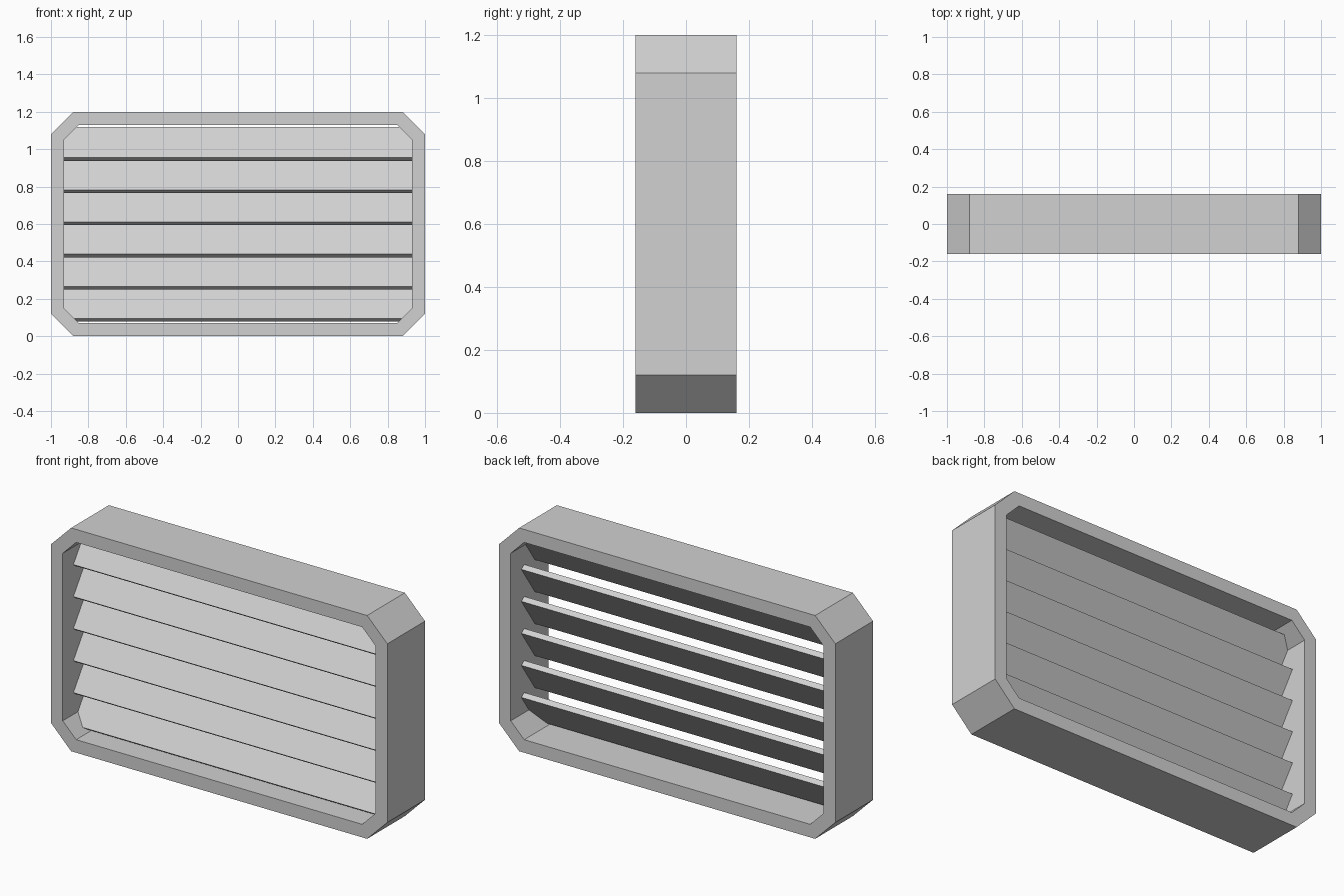
import bpy
import bmesh
import math
from mathutils import Matrix

cube = bpy.data.objects.get("Cube")
if cube:
    bpy.data.objects.remove(cube, do_unlink=True)

WIDTH, HEIGHT, DEPTH = 2.0, 1.2, 0.32
MID_Z = HEIGHT / 2

grey = bpy.data.materials.new("light_grey")
grey.use_nodes = True
grey.diffuse_color = (0.64, 0.64, 0.64, 1)
grey.node_tree.nodes["Principled BSDF"].inputs["Base Color"].default_value = grey.diffuse_color


def add_object(name, bm):
    bmesh.ops.recalc_face_normals(bm, faces=bm.faces)
    mesh = bpy.data.meshes.new(name)
    bm.to_mesh(mesh)
    bm.free()
    mesh.materials.append(grey)
    obj = bpy.data.objects.new(name, mesh)
    bpy.context.collection.objects.link(obj)
    return obj


def chamfered_outline(half_w, half_h, cut):
    """Rectangle with cut corners, as (x, z) points in order."""
    quarter = [(half_w, half_h - cut), (half_w - cut, half_h)]
    top = quarter + [(-x, z) for x, z in reversed(quarter)]
    return top + [(-x, -z) for x, z in top]


# Frame: outer and inner outlines, front and back, joined into a closed ring
bm = bmesh.new()
outer = chamfered_outline(WIDTH / 2, HEIGHT / 2, 0.12)
inner = chamfered_outline(0.93, 0.53, 0.08)
loops = []
for outline, y in ((outer, -DEPTH / 2), (outer, DEPTH / 2),
                   (inner, DEPTH / 2), (inner, -DEPTH / 2)):
    loops.append([bm.verts.new((x, y, MID_Z + z)) for x, z in outline])
for i, loop in enumerate(loops):
    following = loops[(i + 1) % len(loops)]
    for j in range(len(loop)):
        k = (j + 1) % len(loop)
        bm.faces.new((loop[j], loop[k], following[k], following[j]))
add_object("frame", bm)

# Slats: thin boards sloping down to the front, ends set into the frame
SLATS, PITCH, FIRST_Z = 6, 0.172, 0.168
tilt = Matrix.Rotation(math.radians(55), 4, 'X')
for i in range(SLATS):
    bm = bmesh.new()
    bmesh.ops.create_cube(bm, size=1, matrix=tilt @ Matrix.Diagonal((1.88, 0.2, 0.03, 1)))
    slat = add_object(f"slat_{i + 1}", bm)
    slat.location.z = FIRST_Z + i * PITCH
